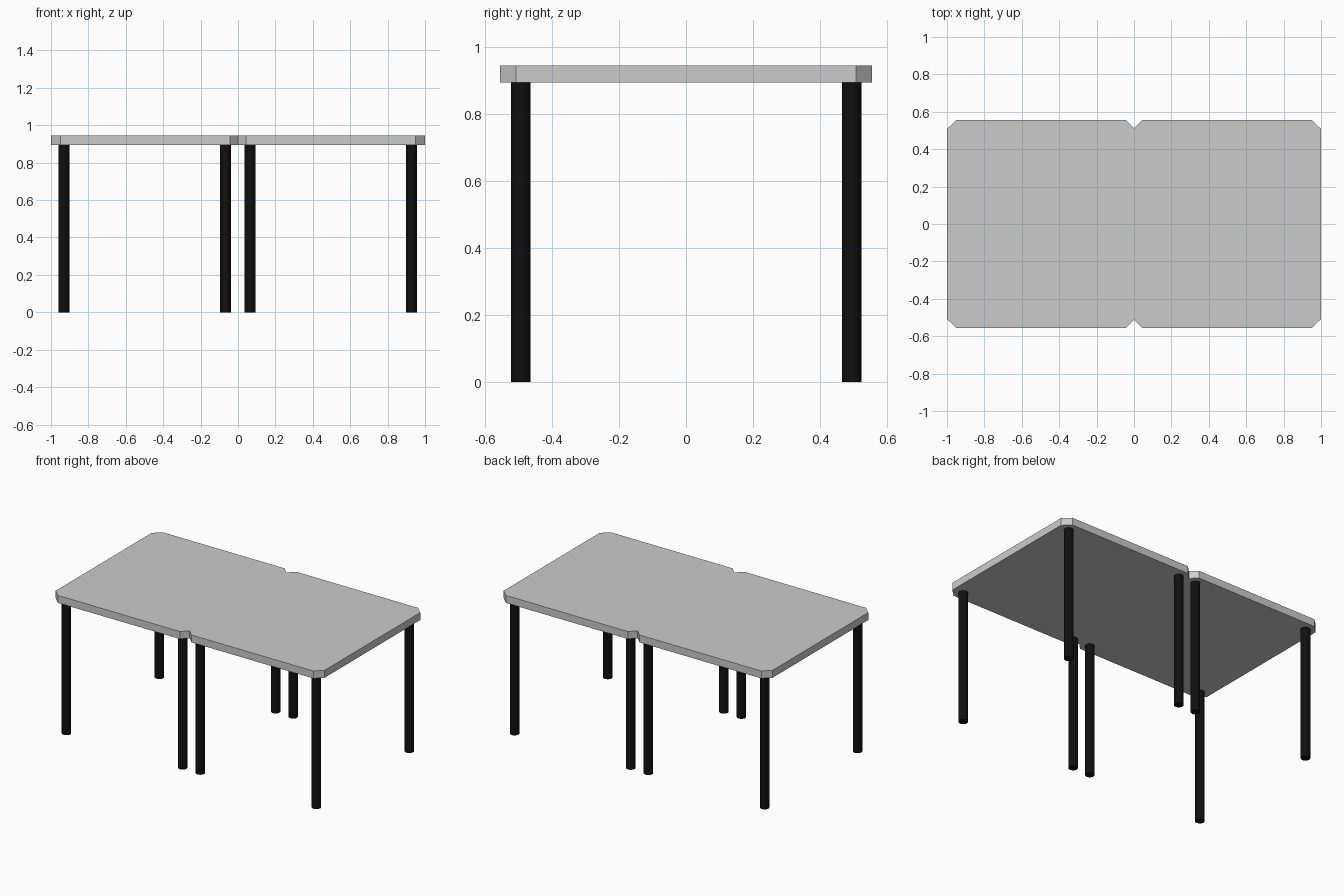
import bpy
import bmesh
import math

if "Cube" in bpy.data.objects:
    bpy.data.objects.remove(bpy.data.objects["Cube"])

TOP_Z, UNDER_Z = 0.945, 0.895
HALF_Y = 0.556

black = bpy.data.materials.new("black_metal")
black.diffuse_color = (0.005, 0.005, 0.005, 1)
black.use_nodes = True
black.node_tree.nodes["Principled BSDF"].inputs["Base Color"].default_value = black.diffuse_color


# Tabletop: one slab with clipped corners and a V notch where two halves meet
def make_tabletop():
    quarter = [(0.0, 0.513), (0.043, HALF_Y), (0.95, HALF_Y), (1.0, 0.508)]
    right = quarter + [(x, -y) for x, y in reversed(quarter)]
    left = [(-x, y) for x, y in reversed(right) if x > 0]
    bm = bmesh.new()
    face = bm.faces.new([bm.verts.new((x, y, UNDER_Z)) for x, y in right + left])
    ext = bmesh.ops.extrude_face_region(bm, geom=[face])
    top = [v for v in ext["geom"] if isinstance(v, bmesh.types.BMVert)]
    bmesh.ops.translate(bm, verts=top, vec=(0, 0, TOP_Z - UNDER_Z))
    bmesh.ops.recalc_face_normals(bm, faces=bm.faces)
    mesh = bpy.data.meshes.new("tabletop")
    bm.to_mesh(mesh)
    bm.free()
    bpy.context.collection.objects.link(bpy.data.objects.new("tabletop", mesh))


# Round leg standing on the floor and meeting the underside
def make_leg(name, x, y):
    bpy.ops.mesh.primitive_cylinder_add(vertices=32, radius=0.029, depth=UNDER_Z,
                                        location=(x, y, UNDER_Z / 2))
    leg = bpy.context.object
    leg.name = name
    leg.data.materials.append(black)
    bpy.ops.object.shade_smooth_by_angle(angle=math.radians(30))


make_tabletop()

# Four legs per half of the table
for row, y in (("front", -0.493), ("back", 0.495)):
    for place, x in (("left_outer", -0.931), ("left_inner", -0.067),
                     ("right_inner", 0.064), ("right_outer", 0.928)):
        make_leg(f"{row}_{place}_leg", x, y)
